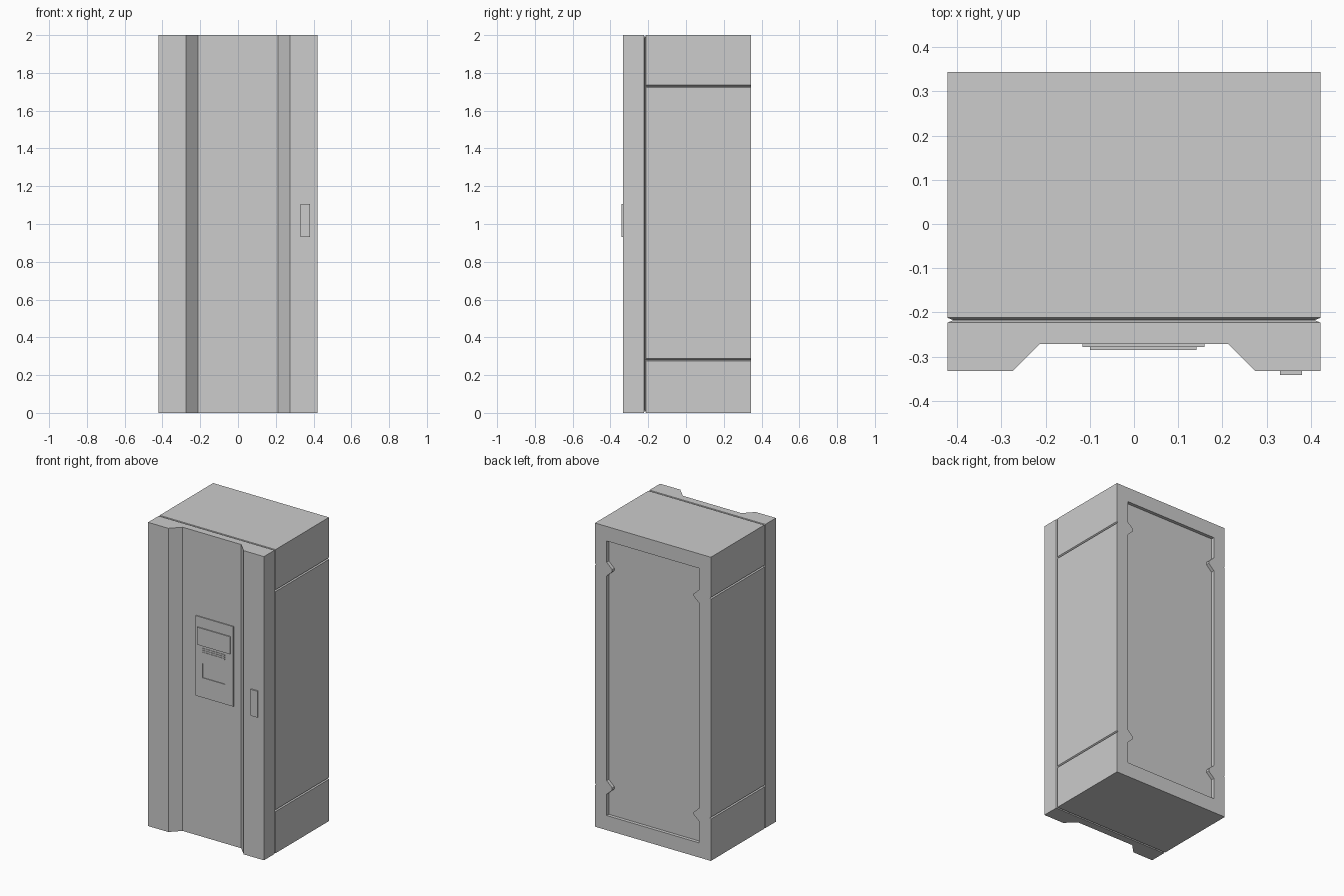
import bpy, bmesh

if "Cube" in bpy.data.objects:
    bpy.data.objects.remove(bpy.data.objects["Cube"], do_unlink=True)

W, H = 0.422, 2.0            # half width and height
BACK, FRONT = 0.344, -0.333

grey = bpy.data.materials.new("cabinet grey")
grey.use_nodes = True
colour = (0.604, 0.604, 0.604, 1)
grey.diffuse_color = colour
grey.node_tree.nodes["Principled BSDF"].inputs["Base Color"].default_value = colour


def loft(name, rings):
    """Closed solid through rings with equal point counts."""
    bm = bmesh.new()
    loops = [[bm.verts.new(p) for p in ring] for ring in rings]
    n = len(loops[0])
    for a, b in zip(loops, loops[1:]):
        for i in range(n):
            j = (i + 1) % n
            bm.faces.new((a[i], a[j], b[j], b[i]))
    bm.faces.new(loops[0])
    bm.faces.new(loops[-1])
    bmesh.ops.recalc_face_normals(bm, faces=bm.faces)
    mesh = bpy.data.meshes.new(name)
    bm.to_mesh(mesh)
    bm.free()
    mesh.materials.append(grey)
    ob = bpy.data.objects.new(name, mesh)
    bpy.context.collection.objects.link(ob)
    return ob


def rect_ring(y, inset):
    x, lo, hi = W - inset, inset, H - inset
    return [(-x, y, lo), (x, y, lo), (x, y, hi), (-x, y, hi)]


def prism_y(name, points, y0, y1):
    return loft(name, [[(x, y, z) for x, z in points] for y in (y0, y1)])


def plate(name, x0, x1, z0, z1, y0, y1):
    return prism_y(name, [(x0, z0), (x1, z0), (x1, z1), (x0, z1)], y0, y1)


def cut(target, cutter):
    cutter.hide_render = True
    mod = target.modifiers.new("cut", "BOOLEAN")
    mod.operation, mod.solver, mod.object = "DIFFERENCE", "EXACT", cutter
    bpy.context.view_layer.objects.active = target
    bpy.ops.object.modifier_apply(modifier=mod.name)
    bpy.data.objects.remove(cutter, do_unlink=True)


# Cabinet body, its front rim tapering into the door seam
body = loft("cabinet_body", [rect_ring(BACK, 0), rect_ring(-0.212, 0),
                             rect_ring(-0.2175, 0.014)])

# Horizontal grooves on both sides
for z in (0.281, 1.729):
    for s in (-1, 1):
        cut(body, prism_y("groove_cutter",
                          [(s * (W + 0.008), z - 0.012), (s * (W - 0.008), z),
                           (s * (W + 0.008), z + 0.012)], -0.3, 0.4))

# Sunken back panel with pointed tabs at groove height
EDGE, LOW, TAB = 0.337, 0.096, 0.04
side = [(EDGE, LOW)]
for z in (0.281, 1.719):
    side += [(EDGE, z - 0.045), (EDGE - TAB, z - 0.008),
             (EDGE - TAB, z + 0.008), (EDGE, z + 0.045)]
side.append((EDGE, H - LOW))
outline = side + [(-x, z) for x, z in reversed(side)]
cut(body, prism_y("back_recess_cutter", outline, BACK - 0.022, 0.4))

# Door: thick slab with a sloped channel down the middle
SEAM = -0.223
profile = [(-W, SEAM), (-W, FRONT), (-0.275, FRONT), (-0.213, -0.271),
           (0.213, -0.271), (0.275, FRONT), (W, FRONT), (W, SEAM)]
loft("door", [[(x, y, z) for x, y in profile] for z in (0, H)])
loft("door_seam_rim", [rect_ring(-0.2175, 0.014), rect_ring(SEAM, 0),
                       rect_ring(SEAM - 0.002, 0.001)])

# Control panel with screen, vent strips and a sunken tray
panel = plate("control_panel", -0.116, 0.16, 0.921, 1.447, -0.265, -0.278)
cut(panel, plate("tray_cutter", -0.065, 0.10, 1.051, 1.147, -0.273, -0.3))
plate("screen", -0.099, 0.141, 1.263, 1.378, -0.27, -0.285)
for i in range(3):
    z = 1.214 + i * 0.013
    plate(f"vent_strip_{i + 1}", -0.065, 0.10, z, z + 0.007, -0.27, -0.281)

# Door handle
plate("door_handle", 0.33, 0.38, 0.932, 1.105, -0.325, -0.342)
